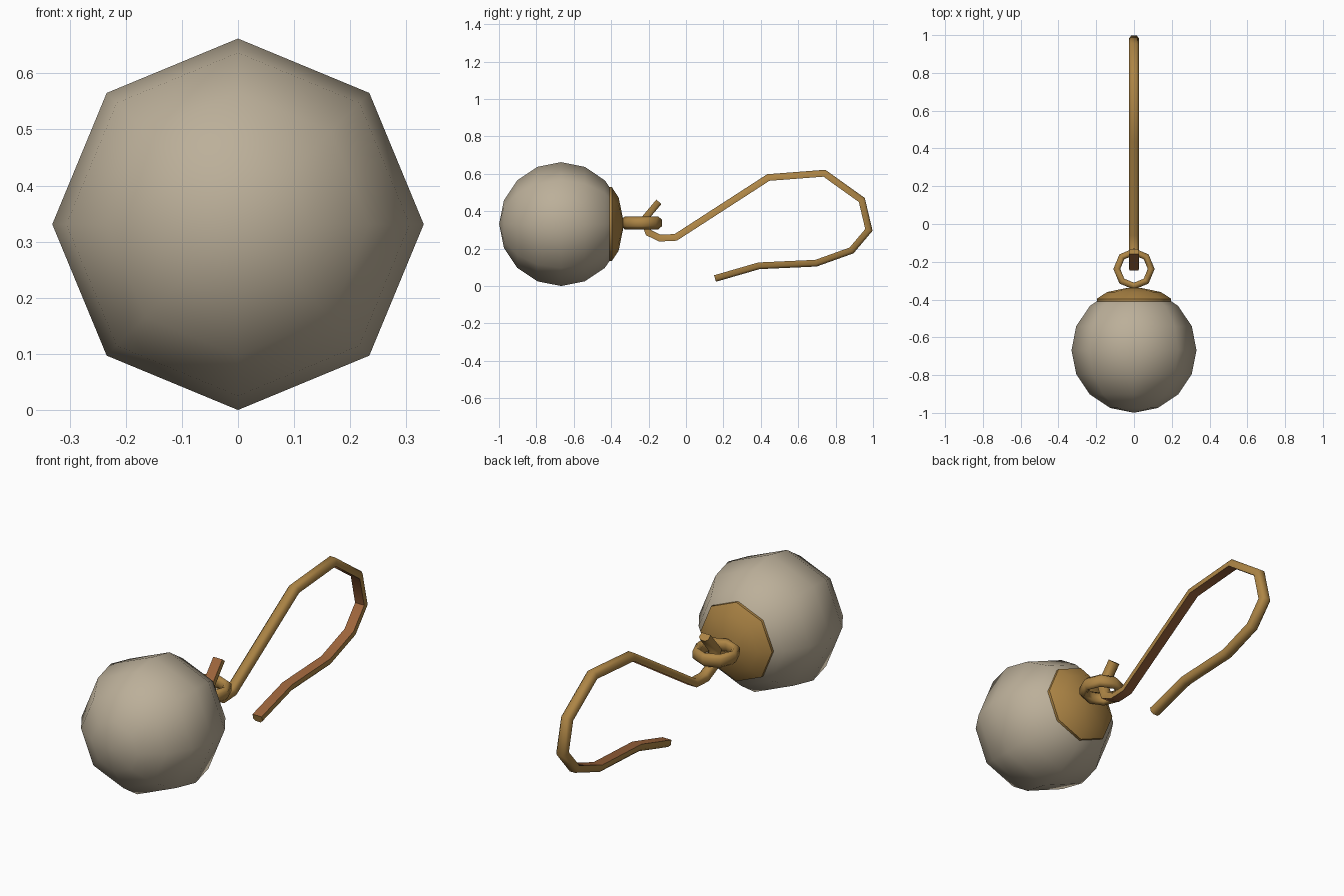
import bpy, bmesh, math
from mathutils import Vector, Matrix

if "Cube" in bpy.data.objects:
    bpy.data.objects.remove(bpy.data.objects["Cube"])

CY, CZ, R = -0.668, 0.331, 0.331


def material(name, rgb):
    m = bpy.data.materials.new(name)
    m.diffuse_color = (*rgb, 1)
    m.use_nodes = True
    m.node_tree.nodes["Principled BSDF"].inputs["Base Color"].default_value = m.diffuse_color
    return m


pearl = material("pearl beige", (0.50, 0.43, 0.32))
gold = material("gold", (0.42, 0.235, 0.06))
copper = material("copper brown", (0.34, 0.13, 0.045))


def make(name, bm, mats, smooth=True):
    bmesh.ops.recalc_face_normals(bm, faces=bm.faces)
    for f in bm.faces:
        f.smooth = smooth
    me = bpy.data.meshes.new(name)
    bm.to_mesh(me)
    bm.free()
    for m in mats:
        me.materials.append(m)
    ob = bpy.data.objects.new(name, me)
    bpy.context.collection.objects.link(ob)
    return ob


def bridge(bm, a, b):
    n = len(a)
    return [bm.faces.new((a[i], a[(i + 1) % n], b[(i + 1) % n], b[i])) for i in range(n)]


# Pearl ball, poles along y
bm = bmesh.new()
bmesh.ops.create_uvsphere(bm, u_segments=8, v_segments=8, radius=R,
                          matrix=Matrix.Translation((0, CY, CZ)) @ Matrix.Rotation(math.pi / 2, 4, 'X'))
make("ball", bm, [pearl])

# Shallow eight-sided cap on the back of the ball
bm = bmesh.new()
rings = []
for r, y in ((0.197, -0.41), (0.197, -0.396), (0.142, -0.360), (0.035, -0.338)):
    rings.append([bm.verts.new((r * math.cos(k * math.pi / 4), y, CZ + r * math.sin(k * math.pi / 4)))
                  for k in range(8)])
for a, b in zip(rings, rings[1:]):
    bridge(bm, a, b)
bm.faces.new(rings[0])
bm.faces.new(rings[-1])
cap = make("cap", bm, [gold])

# Flat-lying link between cap and hook
bm = bmesh.new()
rings = []
for k in range(8):
    a = k * math.pi / 4
    rings.append([])
    for j in range(6):
        t = math.radians(60 * j + 30)
        r = 0.091 + 0.021 * math.cos(t)
        rings[-1].append(bm.verts.new((r * math.cos(a), -0.238 + r * math.sin(a), 0.337 + 0.034 * math.sin(t))))
for k in range(8):
    bridge(bm, rings[k], rings[(k + 1) % 8])
make("link", bm, [gold])

# Bent ear hook: a rounded-back strip with a copper inner face
path = [Vector(p) for p in (
    (-0.145, 0.45), (-0.225, 0.355), (-0.200, 0.285), (-0.14, 0.256), (-0.055, 0.260), (0.44, 0.580),
    (0.74, 0.603), (0.94, 0.46), (0.978, 0.30), (0.885, 0.19), (0.695, 0.122), (0.39, 0.108), (0.155, 0.04))]
section = [(-0.025, -0.018), (0.025, -0.018), (0.026, 0.006), (0.014, 0.018), (-0.014, 0.018), (-0.026, 0.006)]
bm = bmesh.new()
rings = []
for i, p in enumerate(path):
    d0 = (p - path[max(i - 1, 0)]).normalized()
    d1 = (path[min(i + 1, len(path) - 1)] - p).normalized()
    d = (d0 + d1).normalized()
    left = Vector((-d.y, d.x))
    stretch = 1 / max(0.7, d.dot(d1 if i < len(path) - 1 else d0))
    rings.append([bm.verts.new((x, p.x + left.x * h * stretch, p.y + left.y * h * stretch)) for x, h in section])
for a, b in zip(rings, rings[1:]):
    bridge(bm, a, b)[0].material_index = 1
bm.faces.new(rings[0])
bm.faces.new(rings[-1])
hook = make("hook", bm, [gold, copper])

for ob in (cap, hook):
    bpy.ops.object.select_all(action='DESELECT')
    ob.select_set(True)
    bpy.context.view_layer.objects.active = ob
    bpy.ops.object.shade_smooth_by_angle(angle=math.radians(50))
